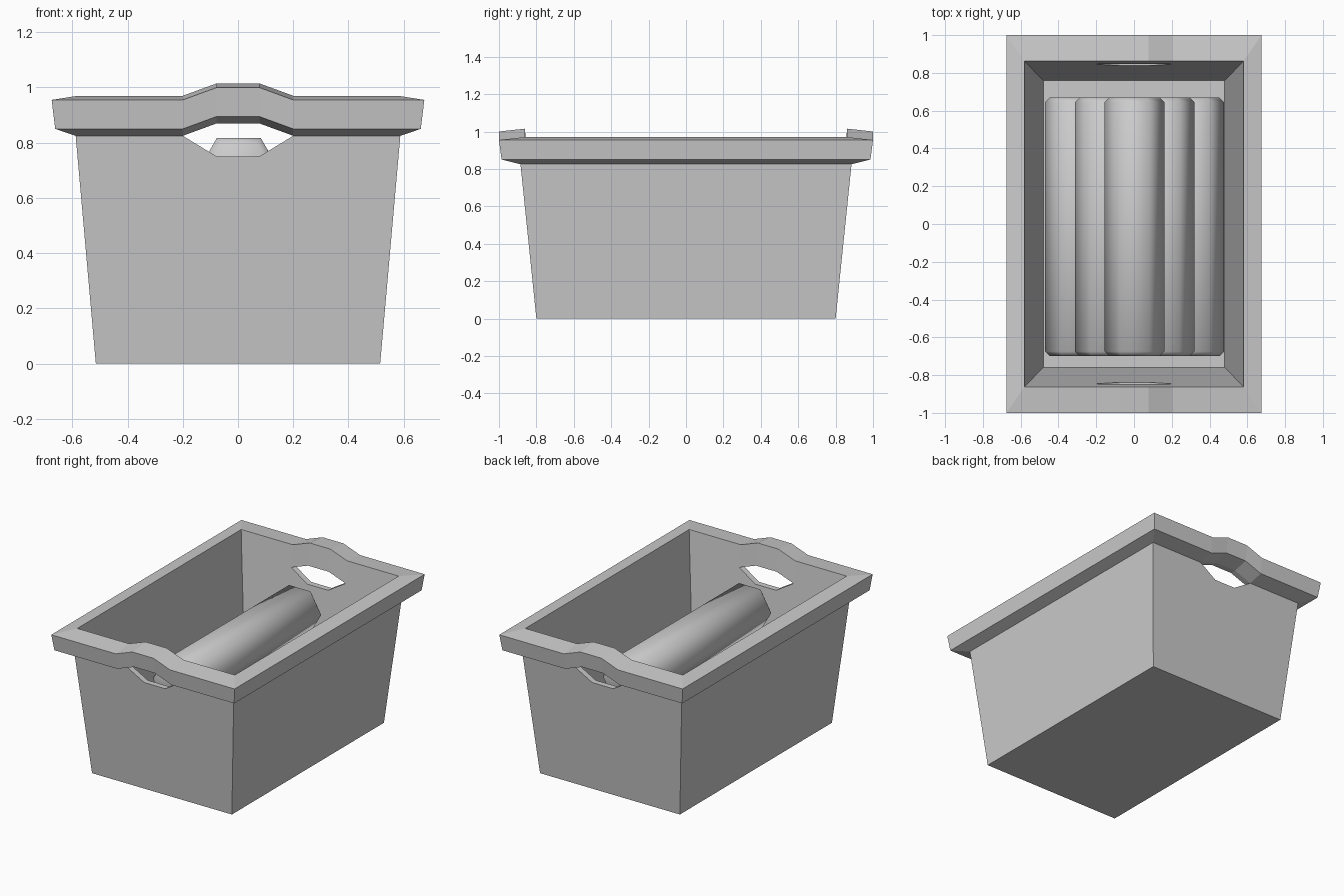
import bpy, bmesh, math

cube = bpy.data.objects.get("Cube")
if cube:
    bpy.data.objects.remove(cube)

grey = bpy.data.materials.new("plain grey")
grey.use_nodes = True
COLOUR = (0.6, 0.6, 0.6, 1)
grey.diffuse_color = COLOUR
grey.node_tree.nodes["Principled BSDF"].inputs["Base Color"].default_value = COLOUR

SIDE, MID = 0.2, 0.077   # grip half widths at its ends and in its flat middle
LIFT, DROP = 0.045, 0.075


def finish(bm, name):
    bmesh.ops.recalc_face_normals(bm, faces=bm.faces)
    mesh = bpy.data.meshes.new(name)
    bm.to_mesh(mesh)
    bm.free()
    mesh.materials.append(grey)
    obj = bpy.data.objects.new(name, mesh)
    bpy.context.collection.objects.link(obj)
    return obj


def ring(bm, hx, hy, z, shift=0, slope=0):
    """Rectangular loop whose middle front and back points move up or down."""
    row = [(-hx, 0), (-SIDE, 0), (-MID, shift), (MID, shift), (SIDE, 0), (hx, 0)]
    front = [bm.verts.new((x, -hy - s * slope, z + s)) for x, s in row]
    back = [bm.verts.new((-x, hy + s * slope, z + s)) for x, s in row]
    return front + back


def bridge(bm, a, b, spans=range(12)):
    for i in spans:
        j = (i + 1) % 12
        bm.faces.new([v for v in (a[i], a[j], b[j], b[i])])


# Tapered crate with a thick rim and an arched grip over each end opening
bm = bmesh.new()
base = ring(bm, 0.515, 0.80, 0)
outer_sill = ring(bm, 0.588, 0.885, 0.825, -DROP, 0.103)
outer_head = ring(bm, 0.588, 0.885, 0.825, LIFT)
rim_under = ring(bm, 0.662, 0.986, 0.85, LIFT)
rim_outer = ring(bm, 0.675, 1.0, 0.955, LIFT)
rim_inner = ring(bm, 0.58, 0.862, 0.97, LIFT)
inner_head = ring(bm, 0.565, 0.846, 0.825, LIFT)
inner_sill = ring(bm, 0.565, 0.846, 0.825, -DROP, 0.107)
floor = ring(bm, 0.48, 0.76, 0.02)

bridge(bm, base, outer_sill)
for a, b in ((outer_head, rim_under), (rim_under, rim_outer),
             (rim_outer, rim_inner), (rim_inner, inner_head)):
    bridge(bm, a, b)
bridge(bm, inner_sill, floor)
openings = (1, 2, 3, 7, 8, 9)
bridge(bm, outer_sill, inner_sill, openings)
bridge(bm, outer_head, inner_head, openings)
bm.faces.new(base)
bm.faces.new(floor)
bmesh.ops.remove_doubles(bm, verts=bm.verts, dist=0.0005)
finish(bm, "crate")


# Stack of six-sided rolls with chamfered ends
def roll(name, x, z, radius=0.158, chamfer=0.025, y0=-0.70, y1=0.67):
    bm = bmesh.new()
    loops = []
    for y, r in ((y0, radius - chamfer), (y0 + chamfer, radius),
                 (y1 - chamfer, radius), (y1, radius - chamfer)):
        loops.append([bm.verts.new((x + r * math.cos(k * math.pi / 3), y,
                                    z + r * math.sin(k * math.pi / 3)))
                      for k in range(6)])
    for a, b in zip(loops, loops[1:]):
        for i in range(6):
            j = (i + 1) % 6
            bm.faces.new((a[i], a[j], b[j], b[i]))
    bm.faces.new(loops[0])
    bm.faces.new(loops[-1])
    obj = finish(bm, name)
    bpy.ops.object.select_all(action="DESELECT")
    obj.select_set(True)
    bpy.context.view_layer.objects.active = obj
    bpy.ops.object.shade_smooth_by_angle(angle=math.radians(65))


for layer, count in enumerate((3, 2, 1)):
    for i in range(count):
        roll(f"roll_{layer + 1}_{i + 1}",
             0.003 + (i - (count - 1) / 2) * 0.316, 0.159 + layer * 0.261)
